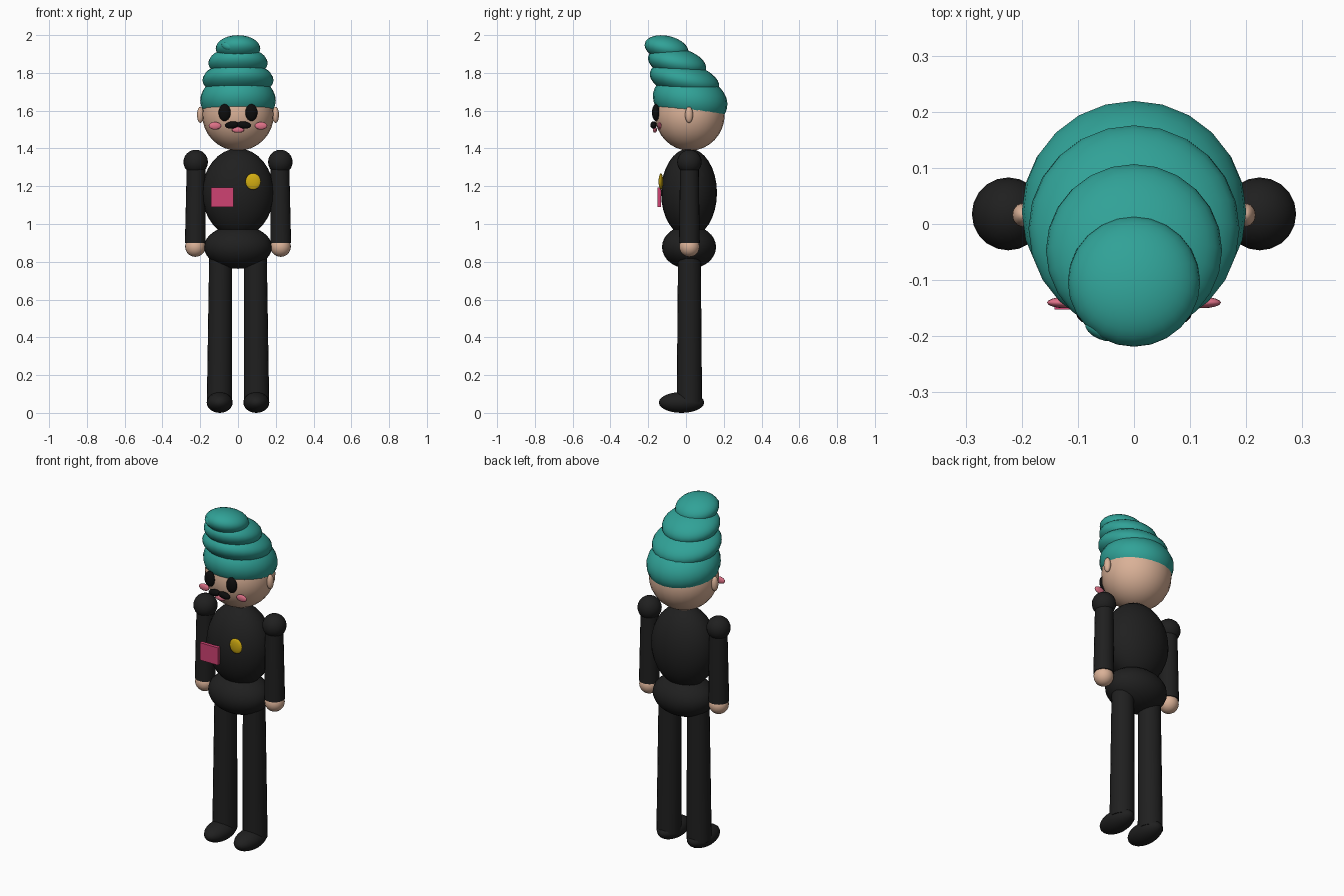
import bpy, math
from mathutils import Vector

if "Cube" in bpy.data.objects:
    bpy.data.objects.remove(bpy.data.objects["Cube"])


def material(name, rgb):
    m = bpy.data.materials.new(name)
    m.diffuse_color = (*rgb, 1)
    m.use_nodes = True
    m.node_tree.nodes["Principled BSDF"].inputs["Base Color"].default_value = m.diffuse_color
    return m


TEAL = material("teal hair", (0.03, 0.36, 0.31))
SKIN = material("skin", (0.70, 0.44, 0.31))
BLACK = material("black cloth", (0.014, 0.014, 0.014))
INK = material("ink black", (0.004, 0.004, 0.004))
ROSE = material("rose pink", (0.75, 0.17, 0.25))
MAGENTA = material("magenta patch", (0.62, 0.055, 0.17))
YELLOW = material("badge yellow", (0.65, 0.42, 0.006))


def finish(name, mat):
    ob = bpy.context.object
    ob.name = name
    ob.data.materials.append(mat)
    bpy.ops.object.shade_smooth_by_angle(angle=math.radians(40))
    return ob


def ball(name, mat, loc, radii, rot=(0, 0, 0), seg=24, rings=16):
    bpy.ops.mesh.primitive_uv_sphere_add(segments=seg, ring_count=rings, radius=1,
                                         location=loc, rotation=rot)
    bpy.context.object.scale = radii
    return finish(name, mat)


def limb(name, mat, bottom, top, r_bottom, r_top):
    a, b = Vector(bottom), Vector(top)
    d = b - a
    bpy.ops.mesh.primitive_cone_add(vertices=20, radius1=r_bottom, radius2=r_top,
                                    depth=d.length, location=(a + b) / 2)
    bpy.context.object.rotation_euler = d.to_track_quat('Z', 'Y').to_euler()
    return finish(name, mat)


Y = 0.018   # body axis

# Body and head
ball("torso", BLACK, (0, 0.016, 1.165), (0.19, 0.148, 0.235))
ball("hips", BLACK, (0, 0.016, 0.878), (0.18, 0.143, 0.115))
ball("head", SKIN, (0, 0.02, 1.58), (0.19, 0.185, 0.192))

# Swirled hair: flattened tiers leaning forward
TILT = -0.22
for i, (y, z, r, h) in enumerate([(0.022, 1.655, 0.20, 0.14), (-0.008, 1.762, 0.188, 0.09),
                                  (-0.047, 1.852, 0.157, 0.08), (-0.103, 1.930, 0.118, 0.066)]):
    ball(f"hair_tier_{i + 1}", TEAL, (0, y, z), (r, r, h), (TILT, 0, 0))
ball("hair_curl", TEAL, (-0.057, -0.190, 1.942), (0.033, 0.016, 0.02), (0, 0.3, -0.4), 16, 10)

# Paired parts
for s, side in ((-1, "right"), (1, "left")):
    ball(f"{side}_shoulder", BLACK, (s * 0.224, Y, 1.328), (0.065,) * 3, seg=20, rings=12)
    limb(f"{side}_arm", BLACK, (s * 0.226, Y, 0.90), (s * 0.222, Y, 1.328), 0.055, 0.049)
    ball(f"{side}_hand", SKIN, (s * 0.226, Y, 0.880), (0.054,) * 3, seg=20, rings=12)
    limb(f"{side}_leg", BLACK, (s * 0.098, Y, 0.055), (s * 0.092, Y, 0.87), 0.067, 0.06)
    ball(f"{side}_foot", BLACK, (s * 0.097, -0.024, 0.055), (0.069, 0.12, 0.055), seg=20, rings=12)
    ball(f"{side}_ear", SKIN, (s * 0.199, 0.016, 1.578), (0.018, 0.021, 0.043), seg=16, rings=10)
    ball(f"{side}_eye", INK, (s * 0.071, -0.160, 1.59), (0.032, 0.02, 0.045), seg=16, rings=10)
    ball(f"{side}_cheek", ROSE, (s * 0.122, -0.140, 1.52), (0.033, 0.01, 0.02), seg=16, rings=10)
    ball(f"{side}_moustache", INK, (s * 0.032, -0.172, 1.524), (0.037, 0.017, 0.019),
         (0, s * 0.12, 0), 16, 10)

# Mouth, badge and pocket patch
ball("mouth", ROSE, (0, -0.165, 1.499), (0.033, 0.011, 0.016), seg=16, rings=10)
ball("badge", YELLOW, (0.08, -0.133, 1.225), (0.041, 0.012, 0.044), seg=16, rings=10)
bpy.ops.mesh.primitive_cube_add(size=1, location=(-0.083, -0.142, 1.142))
bpy.context.object.scale = (0.118, 0.02, 0.102)
finish("pocket_patch", MAGENTA)
